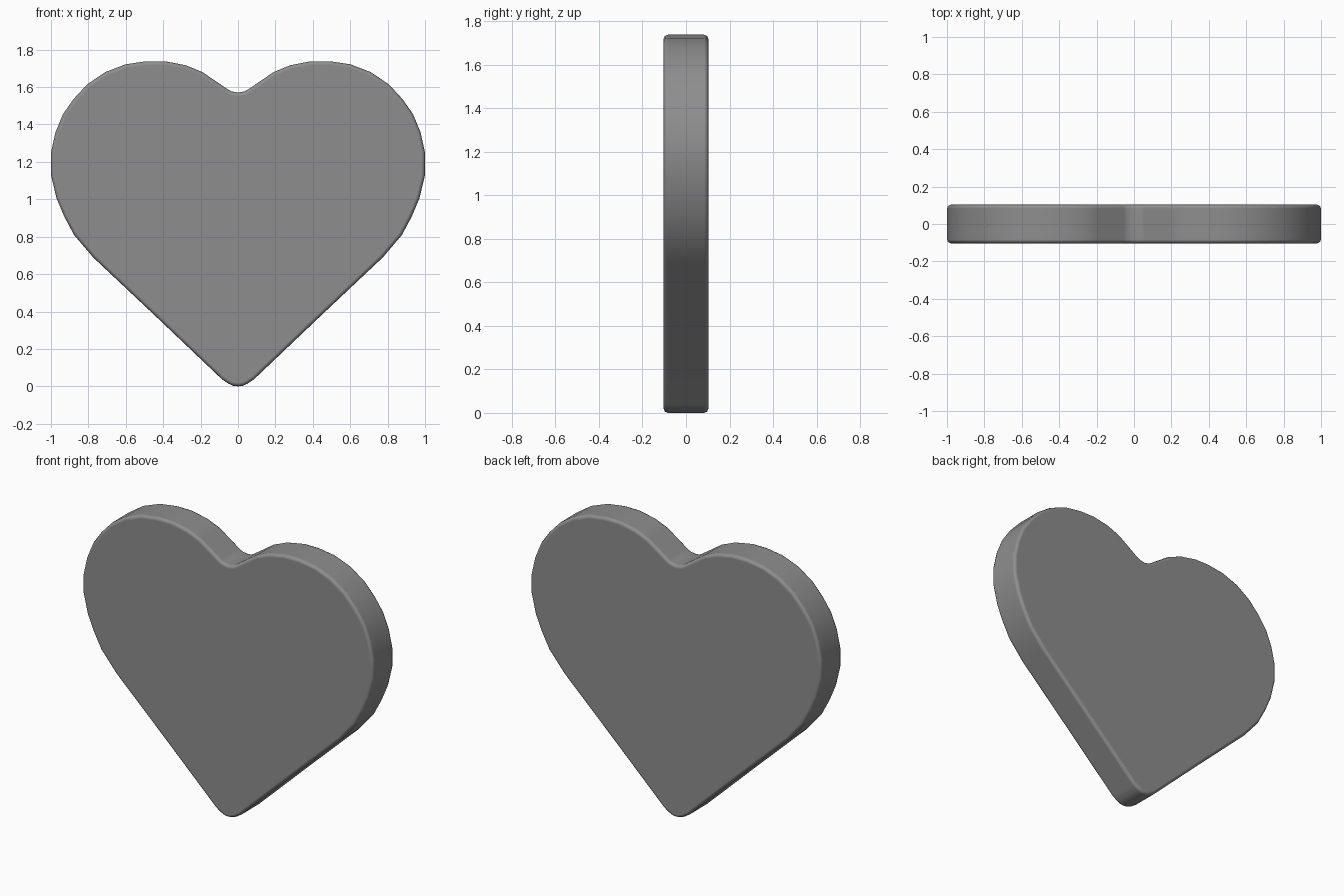
import bpy, bmesh, math

if "Cube" in bpy.data.objects:
    bpy.data.objects.remove(bpy.data.objects["Cube"])

# Right half of the heart outline (x, z), from bottom tip to top notch
half = [(0, 0), (0.025, 0.003), (0.05, 0.014), (0.085, 0.037), (0.43, 0.365),
        (0.775, 0.69), (0.877, 0.81), (0.93, 0.91), (0.97, 1.005),
        (1.0, 1.13), (1.0, 1.25), (0.976, 1.358), (0.936, 1.455),
        (0.88, 1.535), (0.807, 1.614), (0.71, 1.68), (0.6, 1.722),
        (0.49, 1.738), (0.39, 1.738), (0.28, 1.717), (0.19, 1.68),
        (0.055, 1.588), (0.035, 1.577), (0, 1.571)]
outline = half + [(-x, z) for x, z in reversed(half[1:-1])]
DEPTH = 0.206

# Heart slab: front face extruded to the back
bm = bmesh.new()
front = bm.faces.new([bm.verts.new((x, -DEPTH / 2, z)) for x, z in outline])
ext = bmesh.ops.extrude_face_region(bm, geom=[front], use_keep_orig=True)
new_verts = [g for g in ext["geom"] if isinstance(g, bmesh.types.BMVert)]
bmesh.ops.translate(bm, verts=new_verts, vec=(0, DEPTH, 0))
bmesh.ops.recalc_face_normals(bm, faces=bm.faces)

# Softened front and back rims
rims = [e for e in bm.edges if abs(e.verts[0].co.y - e.verts[1].co.y) < 1e-6]
bmesh.ops.bevel(bm, geom=rims, offset=0.02, segments=2, profile=0.5,
                affect='EDGES', clamp_overlap=True)
bmesh.ops.recalc_face_normals(bm, faces=bm.faces)

mesh = bpy.data.meshes.new("heart")
bm.to_mesh(mesh)
bm.free()
heart = bpy.data.objects.new("heart", mesh)
bpy.context.collection.objects.link(heart)

# Dark grey surface
mat = bpy.data.materials.new("dark_grey")
mat.diffuse_color = (0.27, 0.27, 0.27, 1)
mat.use_nodes = True
mat.node_tree.nodes["Principled BSDF"].inputs["Base Color"].default_value = mat.diffuse_color
mesh.materials.append(mat)

# Smooth shading, with normals weighted so the large faces stay flat
for poly in mesh.polygons:
    poly.use_smooth = True
weighted = heart.modifiers.new("flat_faces", 'WEIGHTED_NORMAL')
weighted.mode = 'FACE_AREA'
weighted.weight = 100
